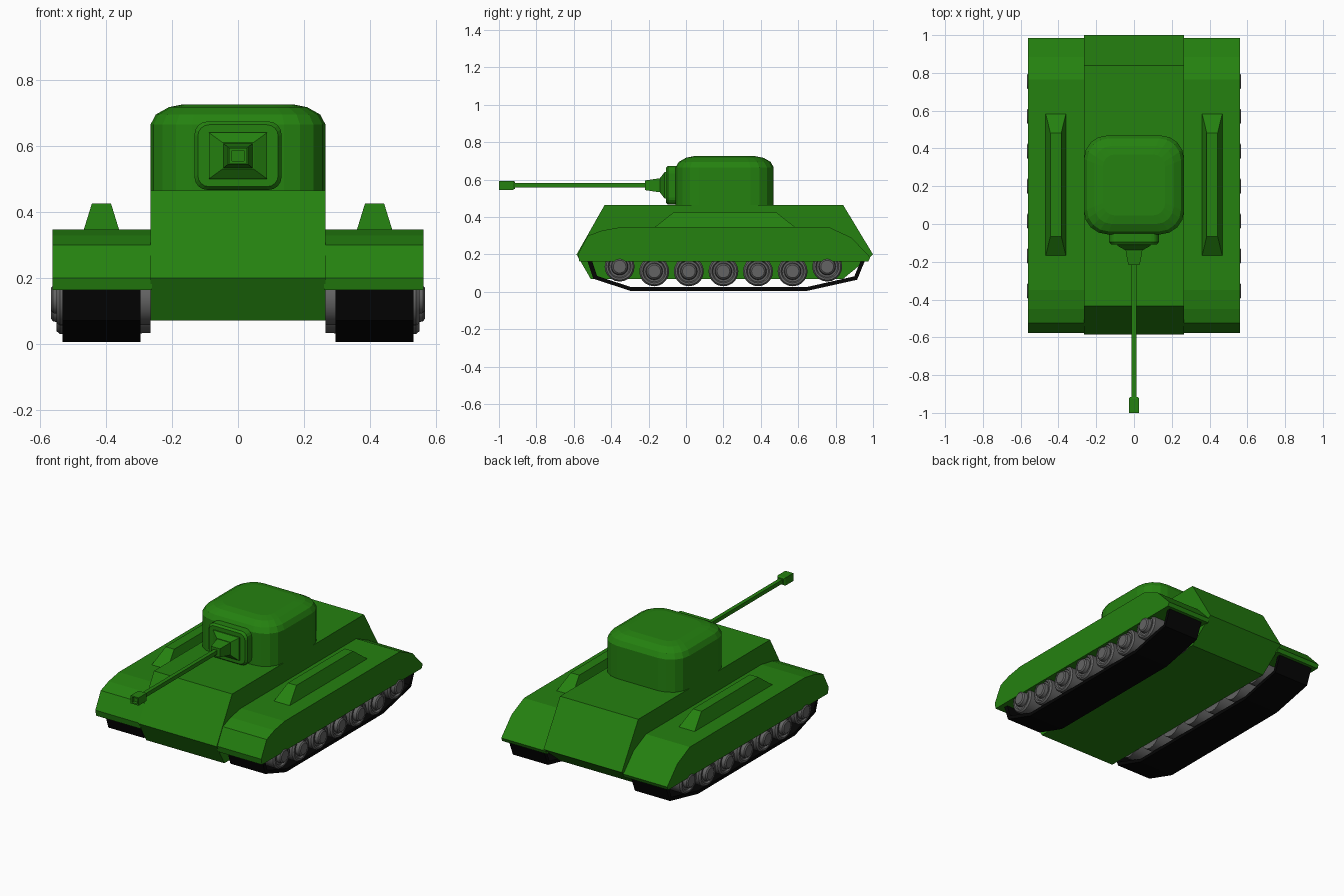
import bpy, bmesh, math
from mathutils import Matrix

cube = bpy.data.objects.get("Cube")
if cube:
    bpy.data.objects.remove(cube, do_unlink=True)


def material(name, rgb):
    m = bpy.data.materials.new(name)
    m.use_nodes = True
    m.diffuse_color = (*rgb, 1)
    bsdf = m.node_tree.nodes["Principled BSDF"]
    bsdf.inputs["Base Color"].default_value = (*rgb, 1)
    bsdf.inputs["Roughness"].default_value = 0.8
    return m


GREEN = material("army green", (0.018, 0.22, 0.005))
GREY = material("wheel grey", (0.125, 0.125, 0.125))
BLACK = material("track black", (0.0015, 0.0015, 0.0015))


def finish(name, bm, mat, smooth=False):
    bmesh.ops.recalc_face_normals(bm, faces=bm.faces)
    mesh = bpy.data.meshes.new(name)
    bm.to_mesh(mesh)
    bm.free()
    mesh.materials.append(mat)
    ob = bpy.data.objects.new(name, mesh)
    bpy.context.collection.objects.link(ob)
    if smooth:
        bpy.ops.object.select_all(action='DESELECT')
        ob.select_set(True)
        bpy.context.view_layer.objects.active = ob
        bpy.ops.object.shade_smooth_by_angle(angle=math.radians(35))
    return ob


def loft(name, rings, mat, smooth=False):
    """Skin a list of equal closed rings and cap both ends."""
    bm = bmesh.new()
    rows = [[bm.verts.new(p) for p in ring] for ring in rings]
    n = len(rows[0])
    for a, b in zip(rows, rows[1:]):
        for i in range(n):
            j = (i + 1) % n
            bm.faces.new((a[i], a[j], b[j], b[i]))
    bm.faces.new(rows[0])
    bm.faces.new(rows[-1])
    return finish(name, bm, mat, smooth)


def extrude_x(name, profile, x0, x1, mat):
    """Extrude a side profile of (y, z) points across x."""
    return loft(name, [[(x, y, z) for y, z in profile] for x in (x0, x1)], mat)


def rounded(w, h, r, steps=4):
    """Rounded rectangle outline with half sizes w and h."""
    pts = []
    for k, (sx, sy) in enumerate(((1, 1), (-1, 1), (-1, -1), (1, -1))):
        for i in range(steps + 1):
            a = math.radians(90) * (k + i / steps)
            pts.append((sx * (w - r) + r * math.cos(a), sy * (h - r) + r * math.sin(a)))
    return pts


def rect(w, h):
    return [(w, h), (-w, h), (-w, -h), (w, -h)]


# Hull
extrude_x("hull", [(-0.51, 0.07), (-0.585, 0.2), (-0.435, 0.465), (0.84, 0.465),
                   (1.0, 0.2), (0.84, 0.07)], -0.265, 0.265, GREEN)

# Turret with rounded corners and a softly stepped roof edge
rings = []
for z, inset in ((0.463, 0), (0.665, 0), (0.695, 0.016), (0.717, 0.055), (0.726, 0.1)):
    outline = rounded(0.265 - inset, 0.262 - inset, 0.125 - inset * 0.6)
    rings.append([(x, y + 0.207, z) for x, y in outline])
loft("turret", rings, GREEN)

# Gun mantlet, collar, barrel and muzzle along -y
GUN_Z = 0.57


def gun_part(name, sections):
    loft(name, [[(x, y, GUN_Z + z) for x, z in outline] for y, outline in sections], GREEN)


gun_part("mantlet", [(0, rounded(0.132, 0.104, 0.04)), (-0.095, rounded(0.132, 0.104, 0.04)),
                     (-0.108, rounded(0.122, 0.094, 0.035))])
gun_part("mantlet_collar", [(-0.1, rect(0.088, 0.07)), (-0.115, rect(0.088, 0.07)),
                            (-0.138, rect(0.047, 0.04))])
gun_part("barrel_sleeve", [(-0.13, rect(0.045, 0.038)), (-0.15, rect(0.043, 0.036)),
                           (-0.218, rect(0.03, 0.026))])
gun_part("barrel", [(-0.21, rect(0.012, 0.012)), (-0.93, rect(0.012, 0.012))])
gun_part("muzzle", [(-0.915, rect(0.021, 0.019)), (-0.924, rect(0.027, 0.024)),
                    (-1.0, rect(0.027, 0.024)), (-1.0, rect(0.018, 0.016)),
                    (-0.98, rect(0.018, 0.016))])

FENDER = [(-0.57, 0.163), (-0.578, 0.2), (-0.525, 0.3), (-0.45, 0.328), (-0.35, 0.346),
          (0.765, 0.346), (0.885, 0.29), (0.985, 0.185), (0.975, 0.163)]
TRACK_OUTER = [(-0.53, 0.175), (-0.495, 0.07), (-0.295, 0.005), (0.645, 0.005),
               (0.915, 0.065), (0.96, 0.175)]
TRACK_INNER = [(-0.505, 0.175), (-0.475, 0.085), (-0.292, 0.025), (0.642, 0.025),
               (0.9, 0.083), (0.938, 0.175)]
# Wheel section: distance from the centre line, radius
WHEEL = [(0.265, 0.078), (0.54, 0.08), (0.55, 0.072), (0.55, 0.062),
         (0.541, 0.056), (0.541, 0.046), (0.561, 0.042), (0.567, 0.034)]

for side, s in (("left", 1), ("right", -1)):
    extrude_x(side + "_fender", FENDER, s * 0.26, s * 0.562, GREEN)
    extrude_x(side + "_track", TRACK_OUTER + TRACK_INNER[::-1], s * 0.295, s * 0.532, BLACK)

    # Tapered stowage box on the fender
    box = []
    for z, w, length in ((0.344, 0.054, 0.378), (0.425, 0.029, 0.275)):
        box.append([(s * 0.414 + x, 0.208 + y, z) for x, y in rect(w, length)])
    loft(side + "_stowage_box", box, GREEN)

    # Road wheels, the first and last raised to follow the track
    for i in range(7):
        y = -0.355 + i * 0.185
        z = 0.135 if i in (0, 6) else 0.11
        turns = [2 * math.pi * k / 20 for k in range(20)]
        wheel = [[(s * x, y + r * math.cos(a), z + r * math.sin(a)) for a in turns]
                 for x, r in WHEEL]
        loft(f"{side}_wheel_{i + 1}", wheel, GREY, smooth=True)
